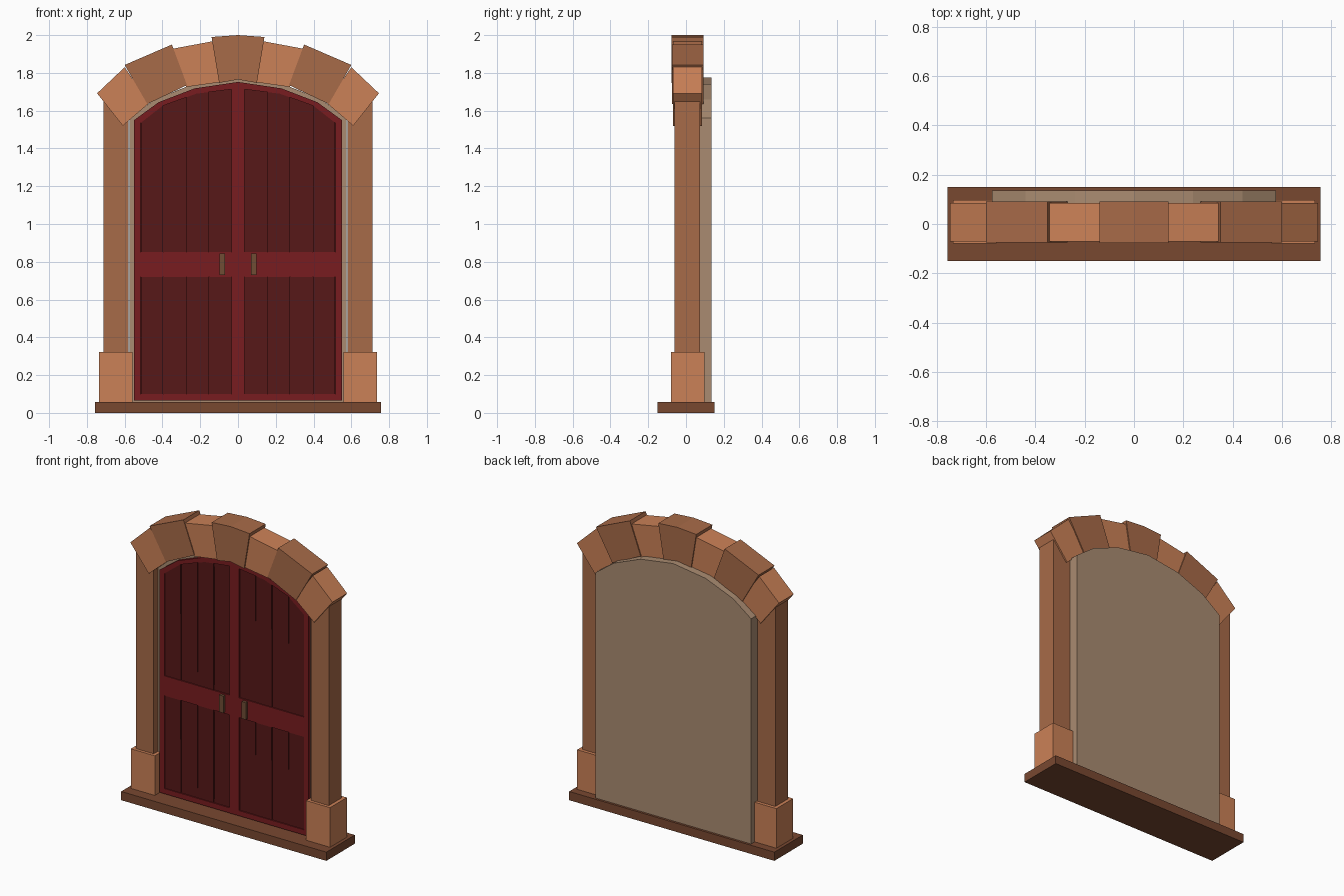
import bpy, bmesh, math, random

if "Cube" in bpy.data.objects:
    bpy.data.objects.remove(bpy.data.objects["Cube"])
random.seed(4)

def mat(name, r, g, b):
    m = bpy.data.materials.new(name)
    m.diffuse_color = (r, g, b, 1)
    m.use_nodes = True
    m.node_tree.nodes["Principled BSDF"].inputs["Base Color"].default_value = m.diffuse_color
    return m

STONE_LIGHT = mat("light_stone", 0.60, 0.22, 0.095)
STONE_DARK = mat("dark_stone", 0.39, 0.145, 0.065)
STEP = mat("step_brown", 0.19, 0.065, 0.03)
BACKING = mat("backing_beige", 0.40, 0.26, 0.165)
RED = mat("frame_red", 0.19, 0.012, 0.014)
DARK_RED = mat("plank_red", 0.095, 0.009, 0.009)
METAL = mat("handle_brown", 0.16, 0.075, 0.035)

def prism(name, pts, y0, y1, material):
    """Extrude an (x, z) outline from y0 to y1."""
    bm = bmesh.new()
    face = bm.faces.new([bm.verts.new((x, y0, z)) for x, z in pts])
    ext = bmesh.ops.extrude_face_region(bm, geom=[face])
    for v in ext["geom"]:
        if isinstance(v, bmesh.types.BMVert):
            v.co.y = y1
    bmesh.ops.recalc_face_normals(bm, faces=bm.faces)
    me = bpy.data.meshes.new(name)
    bm.to_mesh(me)
    bm.free()
    me.materials.append(material)
    ob = bpy.data.objects.new(name, me)
    bpy.context.collection.objects.link(ob)
    return ob

def rect(x0, x1, z0, z1):
    return [(x0, z0), (x1, z0), (x1, z1), (x0, z1)]

def flip(pts, s):
    return [(s * x, z) for x, z in pts]

def arched(half, bottom):
    """Full outline from the right half of an arch, springing to crown."""
    w = half[0][0]
    left = [(-x, z) for x, z in reversed(half) if x > 0]
    return [(-w, bottom), (w, bottom)] + half + left

def height(curve, x):
    for (xa, za), (xb, zb) in zip(curve, curve[1:]):
        if xb <= x <= xa:
            return za + (zb - za) * (x - xa) / (xb - xa)
    return curve[-1][1]

# Step
prism("step", rect(-0.757, 0.757, 0, 0.058), -0.15, 0.15, STEP)

# Backing panel and red door frame behind the planks
prism("backing", arched([(0.575, 1.56), (0.44, 1.66), (0.24, 1.74), (0, 1.775)], 0.058),
      -0.02, 0.135, BACKING)
door = [(0.55, 1.55), (0.42, 1.645), (0.23, 1.718), (0, 1.752)]
prism("door_core", arched(door, 0.065), -0.026, -0.01, DARK_RED)
panel = [(0.515, 1.535), (0.40, 1.625), (0.22, 1.69), (0.035, 1.713)]

# Arch stones: outline of each right-hand stone, with its depth and colour
stones = [
    ([(0.61, 1.52), (0.746, 1.692), (0.60, 1.83), (0.47, 1.64)], -0.07, 0.085, STONE_LIGHT),
    ([(0.48, 1.635), (0.60, 1.842), (0.35, 1.95), (0.27, 1.735)], -0.075, 0.092, STONE_DARK),
    ([(0.275, 1.725), (0.345, 1.928), (0.13, 1.968), (0.10, 1.75)], -0.07, 0.085, STONE_LIGHT),
]

for side, s in (("right", 1), ("left", -1)):
    # Pillar and plinth
    prism(f"pillar_{side}", flip(rect(0.58, 0.712, 0.058, 1.652), s), -0.06, 0.075, STONE_DARK)
    prism(f"plinth_{side}", flip(rect(0.558, 0.735, 0.058, 0.322), s), -0.08, 0.097, STONE_LIGHT)
    for i, (pts, y0, y1, m) in enumerate(stones):
        prism(f"arch_stone_{side}_{i + 1}", flip(pts, s), y0, y1, m)
    # Door frame: outer stile with arched top rail, bottom rail, middle rail
    prism(f"outer_frame_{side}", flip([(0.515, 0.065), (0.55, 0.065)] + door +
          [(0, 1.713)] + panel[::-1], s), -0.04, -0.015, RED)
    prism(f"bottom_rail_{side}", flip(rect(0.03, 0.52, 0.065, 0.1), s), -0.0398, -0.015, RED)
    prism(f"middle_rail_{side}", flip(rect(0.03, 0.52, 0.72, 0.852), s), -0.0398, -0.015, RED)
    # Planks with thin tapering gaps
    step = 0.12
    for i in range(4):
        x0, x1 = 0.035 + i * step, 0.035 + (i + 1) * step
        a, b = (random.uniform(0.001, 0.005) for _ in range(2))
        for part, z0, z1 in (("lower", 0.095, 0.725), ("upper", 0.845, None)):
            xs = [x1 - a] + [x for x, _ in panel if x0 + b < x < x1 - a] + [x0 + b]
            top = [(x, z1 or height(panel, x)) for x in xs]
            prism(f"plank_{part}_{side}_{i + 1}",
                  flip([(x0 + b / 2, z0), (x1 - a / 2, z0)] + top, s),
                  -0.032 - 0.002 * (i % 2), -0.02, DARK_RED)
    # Handle
    prism(f"handle_{side}", flip(rect(0.068, 0.098, 0.73, 0.843), s), -0.058, -0.03, METAL)

# Centre stile and keystone
prism("centre_stile", rect(-0.035, 0.035, 0.065, 1.74), -0.0402, -0.015, RED)
prism("keystone", [(-0.10, 1.747), (0, 1.765), (0.10, 1.747), (0.14, 1.99), (0, 2.0), (-0.14, 1.99)],
      -0.078, 0.092, STONE_DARK)
